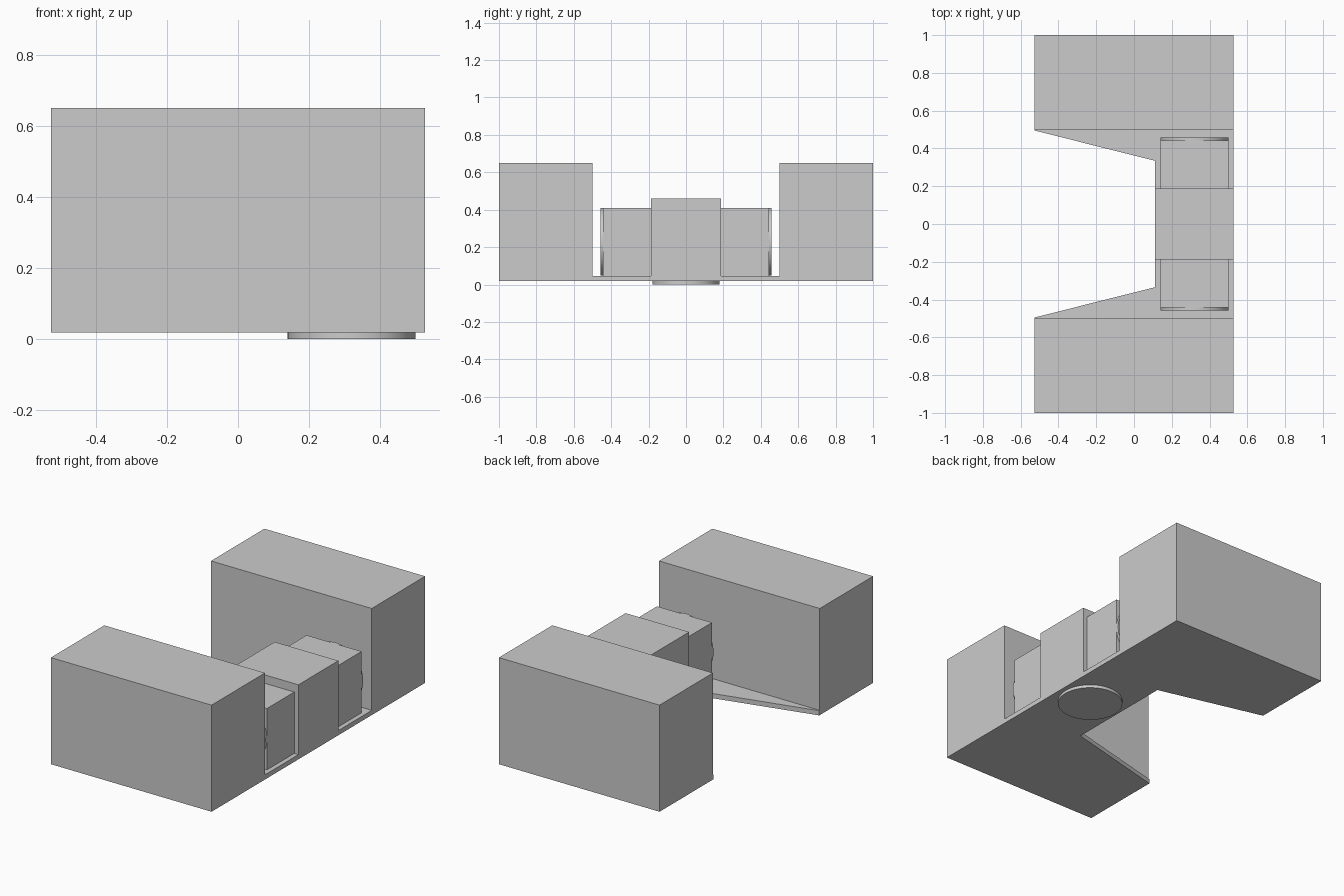
import bpy
import bmesh
from math import pi
from mathutils import Matrix

cube = bpy.data.objects.get("Cube")
if cube:
    bpy.data.objects.remove(cube, do_unlink=True)

grey = bpy.data.materials.new("plain grey")
grey.use_nodes = True
colour = (0.6, 0.6, 0.6, 1)
grey.diffuse_color = colour
grey.node_tree.nodes["Principled BSDF"].inputs["Base Color"].default_value = colour

FRONT_X, BACK_X, NOTCH_X = 0.527, -0.527, 0.11
BASE, FLOOR = 0.018, 0.046
DISC_X, RADIUS = 0.32, 0.18


def finish(name, bm):
    bmesh.ops.recalc_face_normals(bm, faces=bm.faces)
    mesh = bpy.data.meshes.new(name)
    bm.to_mesh(mesh)
    bm.free()
    mesh.materials.append(grey)
    obj = bpy.data.objects.new(name, mesh)
    bpy.context.collection.objects.link(obj)
    return obj


def extrude_outline(name, outline, low, high):
    bm = bmesh.new()
    face = bm.faces.new([bm.verts.new((x, y, low)) for x, y in outline])
    result = bmesh.ops.extrude_face_region(bm, geom=[face])
    top = [v for v in result["geom"] if isinstance(v, bmesh.types.BMVert)]
    bmesh.ops.translate(bm, verts=top, vec=(0, 0, high - low))
    return finish(name, bm)


def block(name, x0, x1, y0, y1, low, high):
    return extrude_outline(name, [(x0, y0), (x1, y0), (x1, y1), (x0, y1)], low, high)


def disc(name, centre, thickness, turn):
    bm = bmesh.new()
    bmesh.ops.create_cone(
        bm, cap_ends=True, segments=64, radius1=RADIUS, radius2=RADIUS, depth=thickness,
        matrix=Matrix.Translation(centre) @ Matrix.Rotation(turn, 4, "X"))
    obj = finish(name, bm)
    bpy.ops.object.select_all(action="DESELECT")
    obj.select_set(True)
    bpy.context.view_layer.objects.active = obj
    bpy.ops.object.shade_smooth_by_angle()


# Thin floor plate with a tapered notch
half = [(FRONT_X, 0.5), (BACK_X, 0.5), (BACK_X, 0.495), (NOTCH_X, 0.335)]
outline = half + [(x, -y) for x, y in reversed(half)]
extrude_outline("floor_plate", outline, BASE, FLOOR)

# Central housing and the disc under it
block("centre_block", NOTCH_X, FRONT_X, -0.187, 0.187, FLOOR, 0.46)
disc("bottom_disc", (DISC_X, 0, BASE / 2), BASE, 0)

# Tall end blocks, and motor bodies capped with round discs
for side, label in ((1, "back"), (-1, "front")):
    block(label + "_end_block", BACK_X, FRONT_X, side * 0.5, side, BASE, 0.65)
    block(label + "_motor_body", DISC_X - RADIUS, DISC_X + RADIUS,
          side * 0.187, side * 0.443, FLOOR, 0.41)
    disc(label + "_motor_disc", (DISC_X, side * 0.45, 0.229), 0.016, pi / 2)
